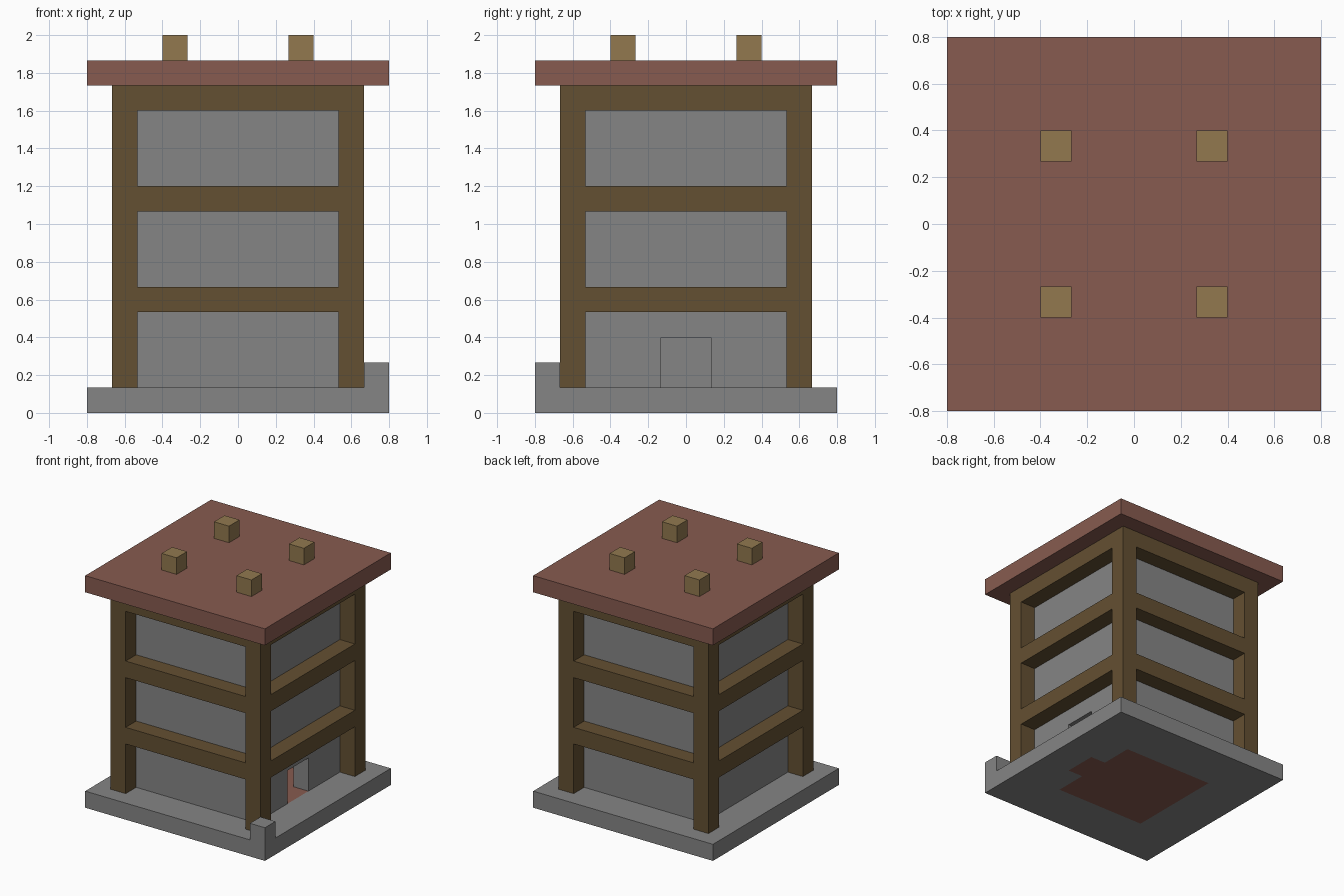
import bpy
import bmesh
from mathutils import Vector

cube = bpy.data.objects.get("Cube")
if cube:
    bpy.data.objects.remove(cube, do_unlink=True)

U = 2 / 15  # building module: the tower is 15 modules tall


def material(name, rgb):
    mat = bpy.data.materials.new(name)
    mat.use_nodes = True
    color = (*rgb, 1)
    mat.diffuse_color = color
    mat.node_tree.nodes["Principled BSDF"].inputs["Base Color"].default_value = color
    return mat


STONE = material("grey stone", (0.235, 0.235, 0.235))
BRICK = material("red brick", (0.242, 0.105, 0.08))
TIMBER = material("dark timber", (0.127, 0.08, 0.032))
PALE = material("pale timber", (0.287, 0.19, 0.078))


def box(name, low, high, *mats):
    """Box between two corners given in modules."""
    low, high = Vector(low) * U, Vector(high) * U
    bm = bmesh.new()
    bmesh.ops.create_cube(bm, size=1)
    bmesh.ops.scale(bm, vec=high - low, verts=bm.verts)
    bmesh.ops.translate(bm, vec=(low + high) / 2, verts=bm.verts)
    mesh = bpy.data.meshes.new(name)
    bm.to_mesh(mesh)
    bm.free()
    for mat in mats:
        mesh.materials.append(mat)
    obj = bpy.data.objects.new(name, mesh)
    bpy.context.collection.objects.link(obj)
    return obj


def cut(target, low, high):
    """Carve a box out of the target and discard the cutter."""
    cutter = box("cutter", low, high, *target.data.materials)
    cutter.hide_render = True
    mod = target.modifiers.new("opening", 'BOOLEAN')
    mod.operation = 'DIFFERENCE'
    mod.solver = 'EXACT'
    mod.object = cutter
    bpy.context.view_layer.objects.active = target
    bpy.ops.object.modifier_apply(modifier=mod.name)
    bpy.data.objects.remove(cutter, do_unlink=True)


# Base slab, with the room floor and door threshold in brick
base = box("base", (-6, -6, 0), (6, 6, 1), STONE, BRICK)
bm = bmesh.new()
bm.from_mesh(base.data)
for axis, places in ((Vector((1, 0, 0)), (-3, 3, 4)), (Vector((0, 1, 0)), (-3, -1, 1, 3))):
    for place in places:
        bmesh.ops.bisect_plane(bm, geom=bm.verts[:] + bm.edges[:] + bm.faces[:],
                               plane_co=axis * place * U, plane_no=axis)
for face in bm.faces:
    x, y, z = face.calc_center_median() / U
    room = abs(x) < 3 and abs(y) < 3
    threshold = 3 < x < 4 and abs(y) < 1
    face.material_index = int(room or threshold)
bm.to_mesh(base.data)
bm.free()

# Low stone post on the front left corner
box("corner_post", (5, -6, 1), (6, -5, 2), STONE)

# Hollow stone walls with a doorway on the +x side
walls = box("walls", (-4, -4, 1), (4, 4, 13), STONE)
cut(walls, (-3, -3, 0), (3, 3, 14))
cut(walls, (2, -1, 0), (5, 1, 3))

# Timber frame: openings run through each storey in both directions
frame = box("timber_frame", (-5, -5, 1), (5, 5, 13), TIMBER)
for bottom, top in ((0, 4), (5, 8), (9, 12)):
    cut(frame, (-4, -7, bottom), (4, 7, top))
    cut(frame, (-7, -4, bottom), (7, 4, top))

# Flat roof and its four chimney blocks
box("roof", (-6, -6, 13), (6, 6, 14), BRICK)
for x_name, x in (("right", -3), ("left", 2)):
    for y_name, y in (("front", -3), ("back", 2)):
        box(f"chimney_{y_name}_{x_name}", (x, y, 14), (x + 1, y + 1, 15), PALE)
